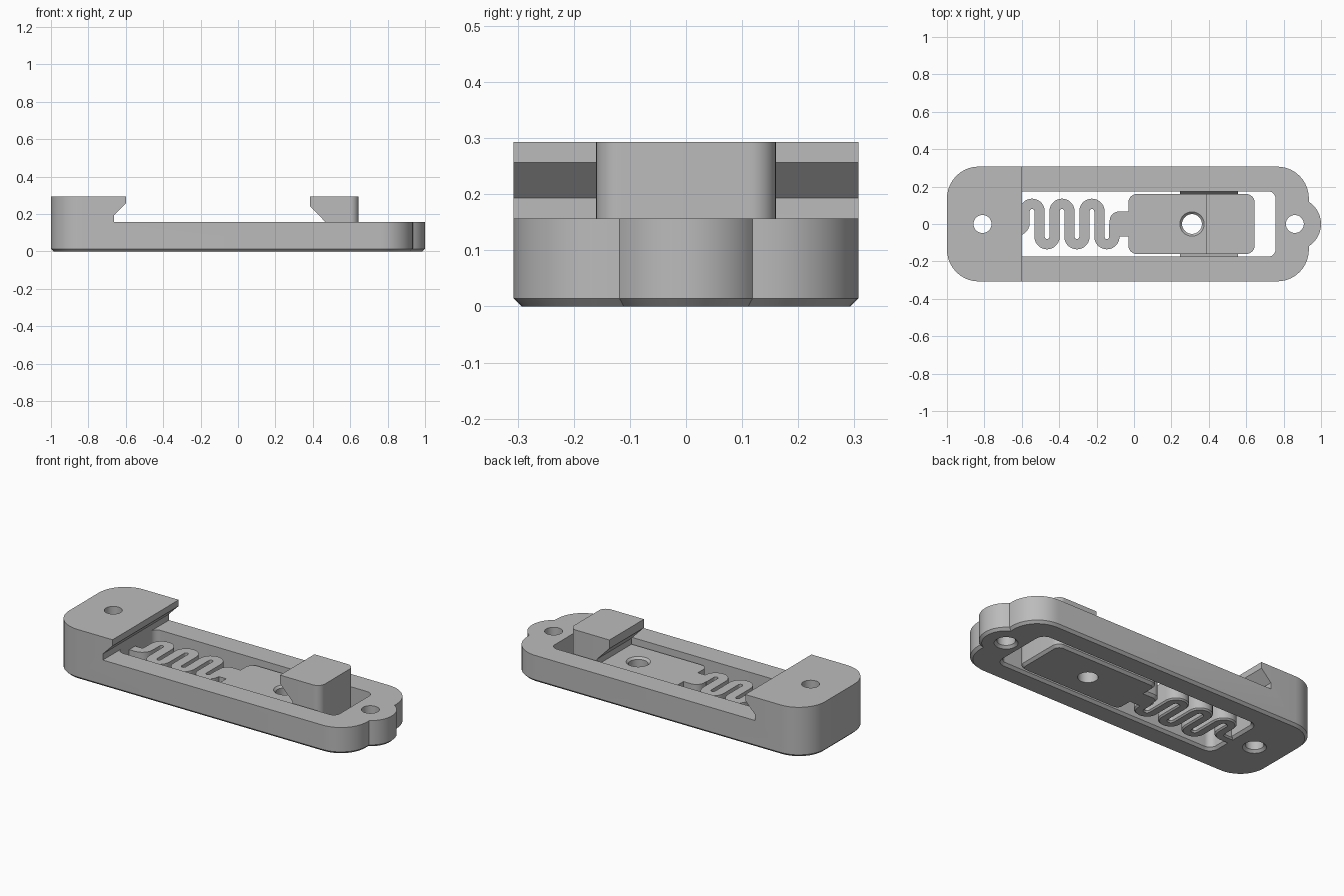
import bpy, bmesh
from math import pi, sin, cos, acos
from mathutils import Vector

cube = bpy.data.objects.get("Cube")
if cube:
    bpy.data.objects.remove(cube)

grey = bpy.data.materials.new("light grey")
grey.use_nodes = True
grey.diffuse_color = (0.5, 0.5, 0.5, 1)
grey.node_tree.nodes["Principled BSDF"].inputs["Base Color"].default_value = (0.5, 0.5, 0.5, 1)

TOP, DECK, SLIDE, CHAMFER = 0.293, 0.157, 0.125, 0.014


def arc(cx, cy, r, a0, a1, n=10):
    return [Vector((cx + r * cos(a0 + (a1 - a0) * i / n),
                    cy + r * sin(a0 + (a1 - a0) * i / n))) for i in range(n + 1)]


def rounded_rect(x0, x1, y, r):
    """Counter-clockwise outline, starting at the lower right corner."""
    return (arc(x1 - r, r - y, r, -pi / 2, 0) + arc(x1 - r, y - r, r, 0, pi / 2)
            + arc(x0 + r, y - r, r, pi / 2, pi) + arc(x0 + r, r - y, r, pi, 1.5 * pi))


def circle(x, y, r):
    return arc(x, y, r, 0, 2 * pi, 40)[:-1]


def inset(pts, d):
    """Move a counter-clockwise outline inwards by d (outwards if negative)."""
    out = []
    for i, p in enumerate(pts):
        a = (p - pts[i - 1]).normalized()
        b = (pts[(i + 1) % len(pts)] - p).normalized()
        na, nb = Vector((-a.y, a.x)), Vector((-b.y, b.x))
        out.append(p + (na + nb) * d / max(0.4, 1 + na.dot(nb)))
    return out


def loft(name, rings):
    """Closed solid through rings of equally many 3D points."""
    bm = bmesh.new()
    loops = [[bm.verts.new(p) for p in ring] for ring in rings]
    n = len(loops[0])
    bm.faces.new(loops[0][::-1])
    bm.faces.new(loops[-1])
    for low, high in zip(loops, loops[1:]):
        for i in range(n):
            j = (i + 1) % n
            bm.faces.new((low[i], low[j], high[j], high[i]))
    bmesh.ops.recalc_face_normals(bm, faces=bm.faces)
    mesh = bpy.data.meshes.new(name)
    bm.to_mesh(mesh)
    bm.free()
    obj = bpy.data.objects.new(name, mesh)
    mesh.materials.append(grey)
    bpy.context.collection.objects.link(obj)
    return obj


def prism(name, pts, levels):
    """Stack an outline at (z, inset) levels."""
    return loft(name, [[(p.x, p.y, z) for p in (inset(pts, d) if d else pts)]
                       for z, d in levels])


def side_cutter(profile):
    """Extrude an x-z profile across the whole width."""
    return loft("cutter", [[(x, y, z) for x, z in profile] for y in (-0.5, 0.5)])


def activate(obj):
    bpy.ops.object.select_all(action='DESELECT')
    obj.select_set(True)
    bpy.context.view_layer.objects.active = obj


def cut(obj, cutters):
    activate(obj)
    for c in cutters:
        c.hide_render = True
        mod = obj.modifiers.new("cut", 'BOOLEAN')
        mod.operation, mod.solver, mod.object = 'DIFFERENCE', 'EXACT', c
        bpy.ops.object.modifier_apply(modifier=mod.name)
        bpy.data.objects.remove(c)


def flared(pts):
    """Cutter through the frame, widened at the underside."""
    return prism("cutter", pts, [(-0.01, -CHAMFER - 0.01), (CHAMFER, 0), (0.4, 0)])


def chamfered(name, pts, top):
    return prism(name, pts, [(0, CHAMFER), (CHAMFER, 0), (top, 0)])


# Frame: rounded body with end ear, stepped down behind the undercut head
end, ear_x, ear_r = 0.935, 0.86, 0.14
half = acos((end - ear_x) / ear_r)
body = rounded_rect(-1, end, 0.307, 0.17)
outline = body[:11] + arc(ear_x, 0, ear_r, -half, half, 20) + body[11:]
frame = chamfered("frame", outline, TOP)
cut(frame, [
    side_cutter([(-0.6, 0.4), (-0.6, 0.257), (-0.663, 0.193), (-0.663, DECK),
                 (1.2, DECK), (1.2, 0.4)]),
    prism("cutter", rounded_rect(-0.663, 0.757, 0.175, 0.04),
          [(-0.01, -CHAMFER - 0.01), (CHAMFER, 0), (DECK + 0.01, 0)]),
    flared(circle(-0.81, 0, 0.048)),
    flared(circle(ear_x, 0, 0.048)),
])

# Slider: low plate with an upright jaw undercut towards the head
slider = chamfered("slider", rounded_rect(-0.03, 0.645, 0.16, 0.045), TOP)
cut(slider, [
    side_cutter([(-0.2, SLIDE), (0.465, SLIDE), (0.465, 0.16), (0.385, 0.243),
                 (0.385, 0.4), (-0.2, 0.4)]),
    prism("cutter", circle(0.31, 0, 0.053),
          [(-0.1, 0), (SLIDE - 0.012, 0), (SLIDE + 0.01, -0.022)]),
])
neck = chamfered("slider_neck", rounded_rect(-0.13, 0.02, 0.067, 0.05), SLIDE)

# Serpentine spring between head and slider
r, reach, width = 0.04, 0.068, 0.055
path = [Vector((-0.70, -0.035))] + arc(-0.625, 0.005, r, -pi / 2, 0, 6)
for k in range(3):
    x = -0.545 + 0.16 * k
    path += arc(x, reach, r, pi, 0, 14)
    path += arc(x + 2 * r, -reach, r, pi, 2 * pi, 14)
path.append(Vector((-0.105, 0.0)))
left, right = [], []
for i, p in enumerate(path):
    t = (path[min(i + 1, len(path) - 1)] - path[max(i - 1, 0)]).normalized()
    side = Vector((-t.y, t.x)) * width / 2
    left.append(p + side)
    right.append(p - side)
spring = prism("spring", right + left[::-1], [(0, 0.008), (0.008, 0), (SLIDE, 0)])

# Guide rails along the window walls
parts = [frame, slider, neck, spring]
for name, s in (("left_rail", 1), ("right_rail", -1)):
    section = [(0.18, 0.03), (0.161, 0.07), (0.18, 0.11)]
    parts.append(loft(name, [[(x, s * y, z) for y, z in section] for x in (0.245, 0.555)]))

for obj in parts:
    activate(obj)
    bpy.ops.object.shade_smooth_by_angle(angle=0.5)
